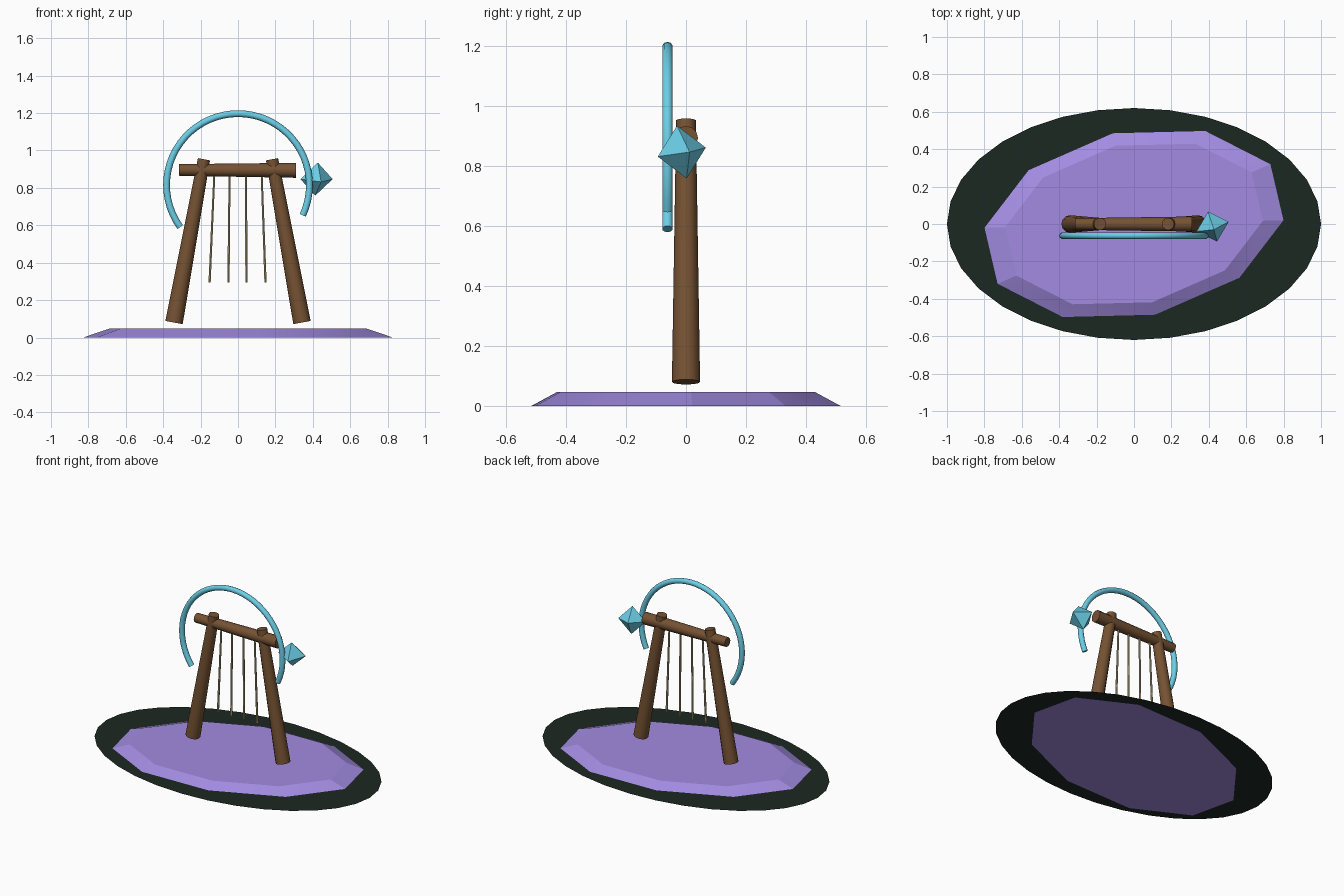
import bpy, bmesh
from math import sin, cos, pi, radians
from mathutils import Vector

if "Cube" in bpy.data.objects:
    bpy.data.objects.remove(bpy.data.objects["Cube"])


def material(name, rgb):
    m = bpy.data.materials.new(name)
    m.diffuse_color = (*rgb, 1)
    m.use_nodes = True
    m.node_tree.nodes["Principled BSDF"].inputs["Base Color"].default_value = m.diffuse_color
    return m


WOOD = material("wood", (0.18, 0.085, 0.033))
PURPLE = material("purple_stone", (0.36, 0.26, 0.75))
MOSS = material("dark_moss", (0.012, 0.021, 0.016))
CYAN = material("cyan_crystal", (0.15, 0.62, 0.80))
CORD = material("cord", (0.50, 0.42, 0.25))


def finish(name, bm, mat, smooth=None):
    mesh = bpy.data.meshes.new(name)
    bmesh.ops.recalc_face_normals(bm, faces=bm.faces)
    bm.to_mesh(mesh)
    bm.free()
    ob = bpy.data.objects.new(name, mesh)
    bpy.context.collection.objects.link(ob)
    mesh.materials.append(mat)
    if smooth:
        bpy.ops.object.select_all(action='DESELECT')
        ob.select_set(True)
        bpy.context.view_layer.objects.active = ob
        bpy.ops.object.shade_smooth_by_angle(angle=radians(smooth))
    return ob


def loft(bm, rings):
    """Skin closed rings of points and cap both ends."""
    vs = [[bm.verts.new(p) for p in ring] for ring in rings]
    n = len(vs[0])
    for a, b in zip(vs, vs[1:]):
        for i in range(n):
            bm.faces.new((a[i], a[(i + 1) % n], b[(i + 1) % n], b[i]))
    bm.faces.new(vs[0])
    bm.faces.new(vs[-1])


def rod(name, p, q, r1, r2, mat, sides=12):
    p, q = Vector(p), Vector(q)
    side = Vector((0, 1, 0))
    up = (q - p).normalized().cross(side)
    angles = [2 * pi * i / sides for i in range(sides)]
    bm = bmesh.new()
    loft(bm, [[c + r * (cos(t) * side + sin(t) * up) for t in angles]
              for c, r in ((p, r1), (q, r2))])
    return finish(name, bm, mat, 40)


# Flat dark oval ground patch
bm = bmesh.new()
bm.faces.new([bm.verts.new((cos(2 * pi * i / 32), 0.62 * sin(2 * pi * i / 32), 0.01))
              for i in range(32)])
finish("ground_patch", bm, MOSS)

# Ten-sided bevelled slab, stretched and slightly skewed
A, B = Vector((0.80, 0.02, 0)), Vector((0.141, 0.517, 0))
bm = bmesh.new()
loft(bm, [[s * (A * cos(k * pi / 5) + B * sin(k * pi / 5)) + Vector((0, 0, z))
           for k in range(10)] for s, z in ((1.036, 0), (0.862, 0.047))])
finish("base_slab", bm, PURPLE, 15)

# Leaning tapered posts and crossbar
for s, label in ((-1, "left"), (1, "right")):
    rod(label + "_post", (s * 0.342, 0, 0.08), (s * 0.182, 0, 0.953), 0.047, 0.033, WOOD)
rod("crossbar", (0.31, 0, 0.894), (-0.315, 0, 0.896), 0.040, 0.031, WOOD)

# Hanging cords
for i, (top, low) in enumerate(((-0.126, -0.152), (-0.045, -0.051),
                                (0.043, 0.045), (0.126, 0.147))):
    rod(f"cord_{i + 1}", (low, 0, 0.295), (top, 0, 0.885), 0.007, 0.006, CORD, 6)

# Open ring in front of the frame
bm = bmesh.new()
rings = []
for i in range(41):
    t = radians(-25 + 241 * i / 40)
    out = Vector((cos(t), 0, sin(t)))
    c = Vector((0, -0.062, 0.815)) + 0.382 * out
    rings.append([c + 0.018 * (cos(u) * out + sin(u) * Vector((0, 1, 0)))
                  for u in (2 * pi * k / 10 for k in range(10))])
loft(bm, rings)
finish("open_ring", bm, CYAN, 40)

# Tilted octahedral crystal
c = Vector((0.42, -0.014, 0.847))
f, r, t = Vector((0.024, -0.080, -0.015)), Vector((0.086, 0.026, 0)), Vector((0.007, -0.016, 0.088))
bm = bmesh.new()
for d in (f, r, t):
    bm.verts.new(c + d)
    bm.verts.new(c - d)
bmesh.ops.convex_hull(bm, input=bm.verts)
finish("crystal", bm, CYAN)
